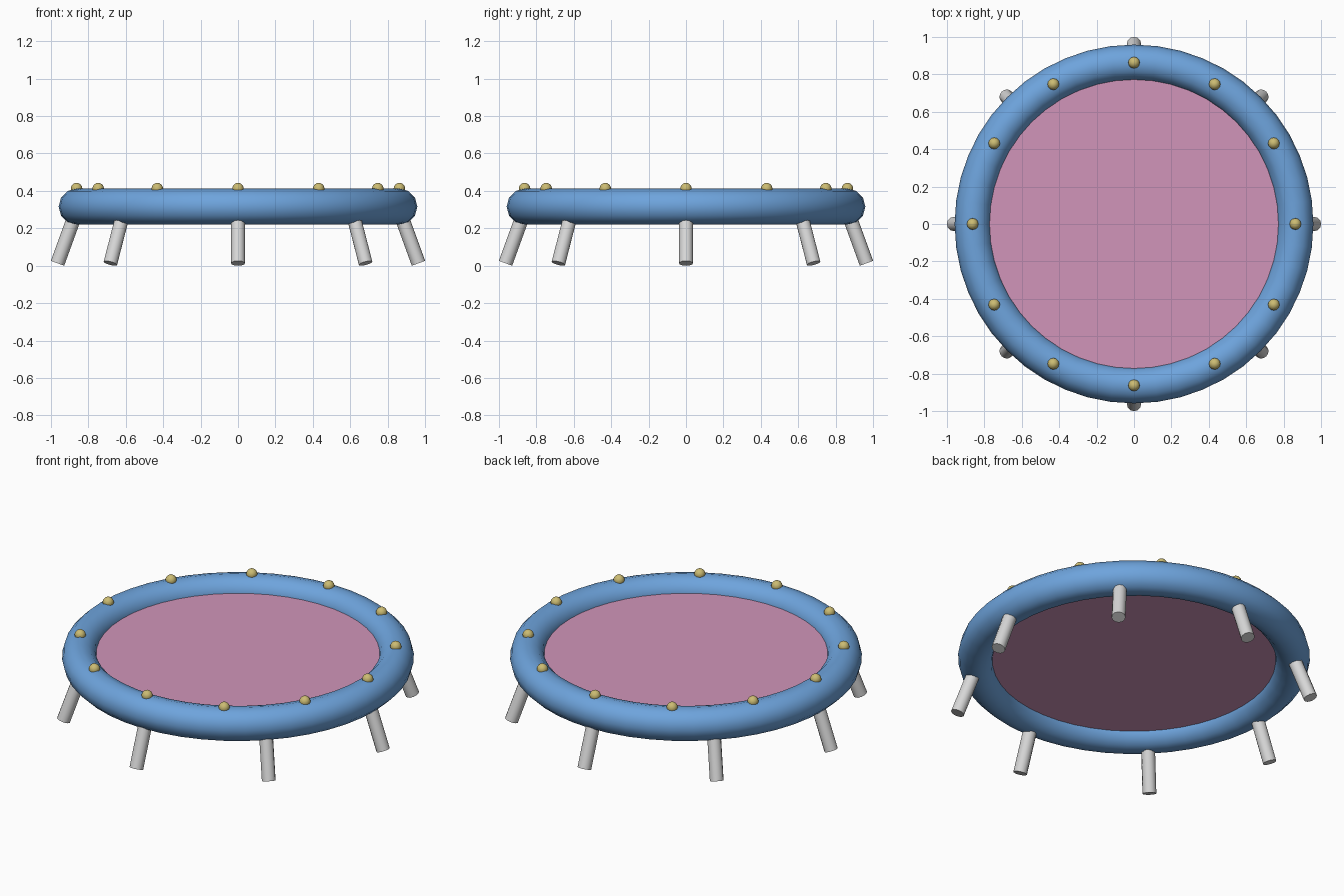
import bpy
from math import cos, sin, pi, radians
from mathutils import Vector

cube = bpy.data.objects.get("Cube")
if cube:
    bpy.data.objects.remove(cube, do_unlink=True)

RING_R, TUBE_R, RING_Z = 0.863, 0.096, 0.316
LEG_R, LEG_FOOT_R = 0.038, 0.965
LEG_TILT = radians(20)


def material(name, rgb):
    mat = bpy.data.materials.new(name)
    mat.use_nodes = True
    mat.diffuse_color = (*rgb, 1)
    mat.node_tree.nodes["Principled BSDF"].inputs["Base Color"].default_value = (*rgb, 1)
    return mat


def finish(name, mat, angle=50):
    obj = bpy.context.object
    obj.name = obj.data.name = name
    obj.data.materials.append(mat)
    bpy.ops.object.shade_smooth_by_angle(angle=radians(angle))
    return obj


blue = material("padding blue", (0.155, 0.37, 0.72))
pink = material("mat pink", (0.64, 0.30, 0.49))
grey = material("leg grey", (0.68, 0.68, 0.68))
gold = material("knob gold", (0.60, 0.50, 0.17))

# Padded ring
bpy.ops.mesh.primitive_torus_add(major_radius=RING_R, minor_radius=TUBE_R,
                                 major_segments=48, minor_segments=12,
                                 location=(0, 0, RING_Z))
finish("padded_ring", blue)

# Jumping mat, its edge tucked into the ring
bpy.ops.mesh.primitive_cylinder_add(vertices=48, radius=0.775, depth=0.04,
                                    location=(0, 0, RING_Z))
finish("jumping_mat", pink)

# Eight splayed legs running from inside the ring to the ground
foot_z = LEG_R * sin(LEG_TILT)
for i in range(8):
    a = i * pi / 4
    out = Vector((cos(a), sin(a), 0))
    foot = out * LEG_FOOT_R + Vector((0, 0, foot_z))
    top = out * RING_R + Vector((0, 0, foot_z + (LEG_FOOT_R - RING_R) * cos(LEG_TILT) / sin(LEG_TILT)))
    axis = top - foot
    bpy.ops.mesh.primitive_cylinder_add(
        vertices=12, radius=LEG_R, depth=axis.length, location=(top + foot) / 2,
        rotation=(0, -LEG_TILT, a))
    finish(f"leg_{i + 1}", grey)

# Twelve knobs along the crest of the ring
for i in range(12):
    a = i * pi / 6
    bpy.ops.mesh.primitive_uv_sphere_add(
        segments=12, ring_count=8, radius=0.031,
        location=(RING_R * cos(a), RING_R * sin(a), RING_Z + TUBE_R))
    finish(f"knob_{i + 1}", gold)
